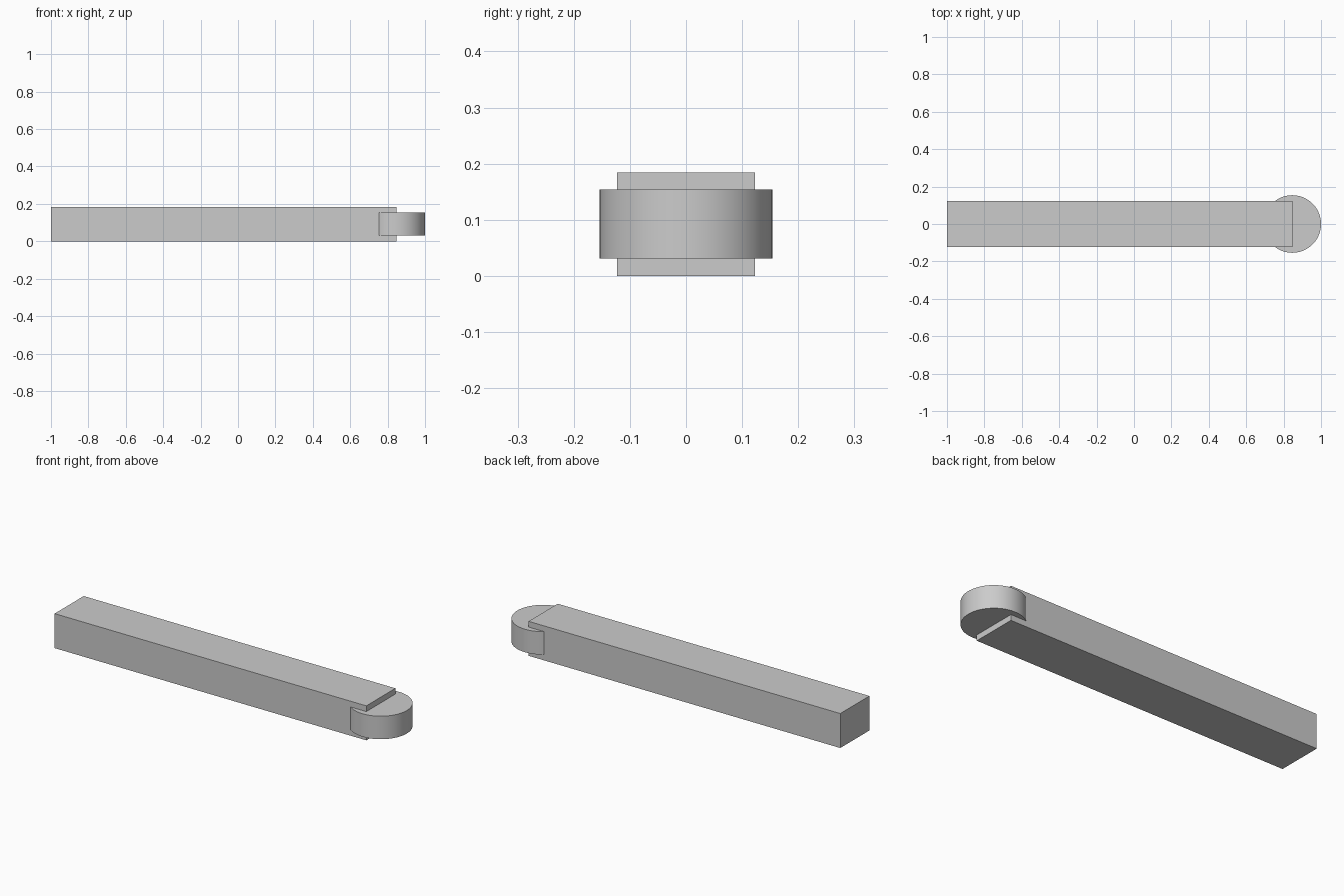
import bpy
from math import radians

cube = bpy.data.objects.get("Cube")
if cube:
    bpy.data.objects.remove(cube, do_unlink=True)

UNIT = 2 / 6.5                 # overall length is 6.5 units
HEIGHT = 0.6 * UNIT
END_X = 1 - 0.5 * UNIT         # end of the bar and centre of the disc

# Single grey finish
grey = bpy.data.materials.new("grey")
grey.use_nodes = True
colour = (0.6, 0.6, 0.6, 1)
grey.diffuse_color = colour
grey.node_tree.nodes["Principled BSDF"].inputs["Base Color"].default_value = colour


def finish(name):
    obj = bpy.context.object
    obj.name = name
    obj.data.materials.append(grey)
    return obj


# Long rectangular bar
bpy.ops.mesh.primitive_cube_add(size=1, location=((END_X - 1) / 2, 0, HEIGHT / 2))
bar = finish("bar")
bar.scale = (END_X + 1, 0.8 * UNIT, HEIGHT)
bpy.ops.object.transform_apply(location=False, rotation=False, scale=True)

# Round disc set into the end of the bar
bpy.ops.mesh.primitive_cylinder_add(vertices=96, radius=0.5 * UNIT, depth=0.4 * UNIT,
                                    location=(END_X, 0, HEIGHT / 2))
finish("end_disc")
bpy.ops.object.shade_smooth_by_angle(angle=radians(30))
